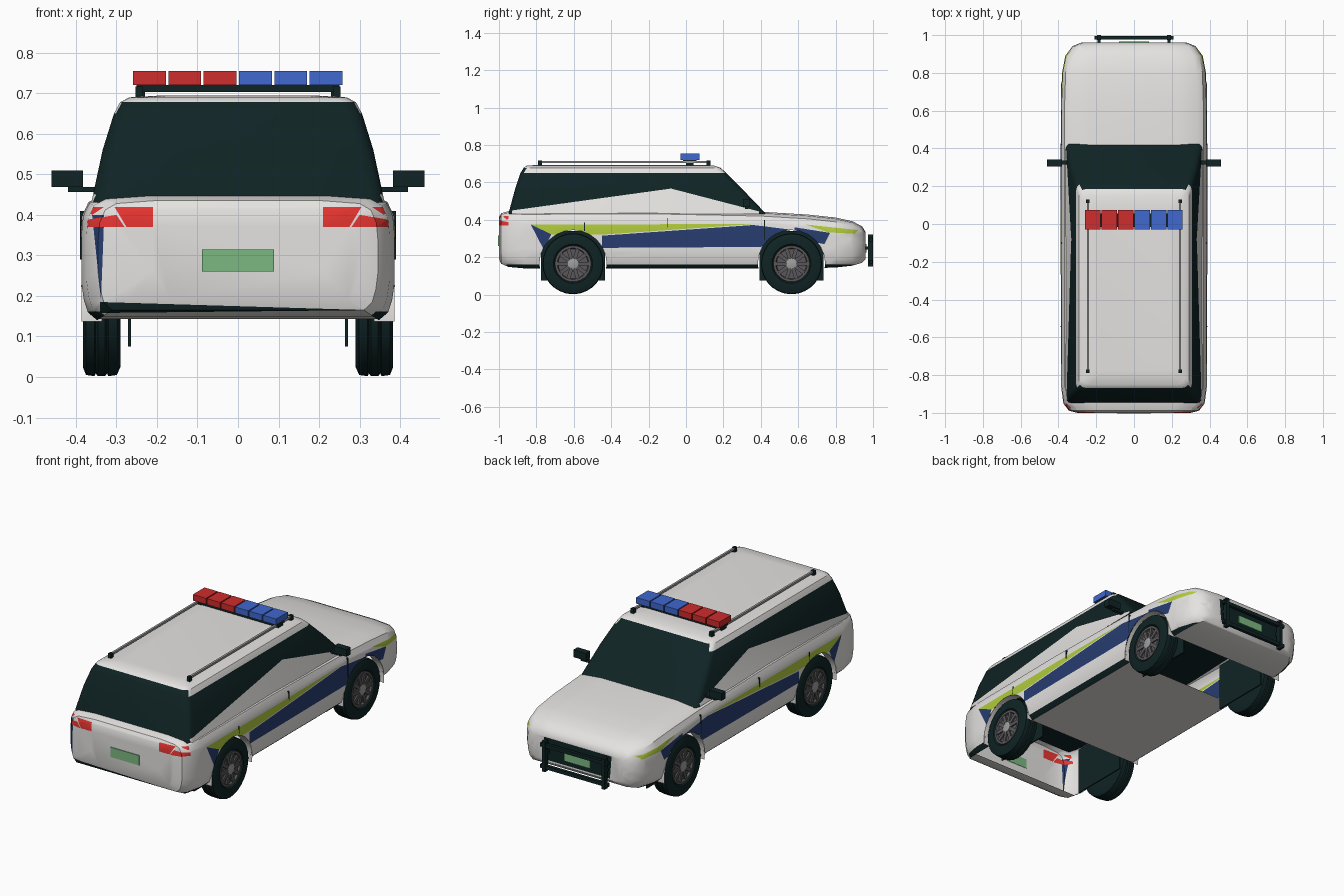
import bpy, bmesh, math
from mathutils import Vector

cube = bpy.data.objects.get("Cube")
if cube:
    bpy.data.objects.remove(cube)

COLOURS = {
    "white paint": (.78, .77, .75), "dark trim": (.005, .017, .018),
    "blue stripe": (.02, .047, .16), "lime stripe": (.44, .60, .045),
    "lamp red": (.78, .035, .03), "beacon red": (.62, .026, .026),
    "beacon blue": (.05, .14, .62), "plate green": (.2, .48, .22),
    "wheel grey": (.10, .095, .10), "rail grey": (.35, .35, .35)}
MATS = {}
for name, rgb in COLOURS.items():
    m = bpy.data.materials.new(name)
    m.use_nodes = True
    m.diffuse_color = (*rgb, 1)
    m.node_tree.nodes["Principled BSDF"].inputs["Base Color"].default_value = (*rgb, 1)
    MATS[name] = m


def finish(name, bm, mats, smooth=None):
    bmesh.ops.recalc_face_normals(bm, faces=bm.faces)
    me = bpy.data.meshes.new(name)
    bm.to_mesh(me)
    bm.free()
    ob = bpy.data.objects.new(name, me)
    bpy.context.collection.objects.link(ob)
    for m in mats:
        me.materials.append(MATS[m])
    if smooth:
        bpy.ops.object.select_all(action='DESELECT')
        ob.select_set(True)
        bpy.context.view_layer.objects.active = ob
        bpy.ops.object.shade_smooth_by_angle(angle=math.radians(smooth))
    return ob


def box(name, lo, hi, mat):
    bm = bmesh.new()
    bmesh.ops.create_cube(bm, size=1)
    for v in bm.verts:
        v.co = [a + (b - a) * (c + .5) for a, b, c in zip(lo, hi, v.co)]
    return finish(name, bm, [mat])


def loft(rings, cyclic=False):
    bm = bmesh.new()
    rows = [[bm.verts.new(p) for p in r] for r in rings]
    n = len(rows[0])
    for a, b in zip(rows, rows[1:] + rows[:1] if cyclic else rows[1:]):
        for i in range(n):
            bm.faces.new((a[i], a[(i + 1) % n], b[(i + 1) % n], b[i]))
    if not cyclic:
        bm.faces.new(rows[0])
        bm.faces.new(rows[-1])
    bmesh.ops.recalc_face_normals(bm, faces=bm.faces)
    return bm


def lathe(name, profile, centre, mat, side=1, segs=28):
    """Turn (x, radius) points about the x axis."""
    cx, cy, cz = centre
    rings = []
    for x, r in profile:
        angles = [2 * math.pi * i / segs for i in range(segs)]
        rings.append([(side * (cx + x), cy + r * math.cos(t), cz + r * math.sin(t)) for t in angles])
    return finish(name, loft(rings), [mat], 35)


def cut_region(bm, poly, axes, test):
    """Cut a convex outline into the faces passing the test; return the faces inside it."""
    i, j = axes
    lo = [min(p[k] for p in poly) for k in (0, 1)]
    hi = [max(p[k] for p in poly) for k in (0, 1)]

    def near(f):
        return test(f) and all(
            min(v.co[a] for v in f.verts) < hi[k] and max(v.co[a] for v in f.verts) > lo[k]
            for k, a in enumerate(axes))
    mid = [sum(p[k] for p in poly) / len(poly) for k in (0, 1)]
    planes = []
    for a, b in zip(poly, poly[1:] + poly[:1]):
        co, no = Vector(), Vector()
        co[i], co[j] = a
        no[i], no[j] = b[1] - a[1], a[0] - b[0]
        no.normalize()
        if no[i] * (mid[0] - a[0]) + no[j] * (mid[1] - a[1]) > 0:
            no.negate()
        planes.append((co, no))
        faces = [f for f in bm.faces if near(f)]
        geom = set(faces)
        for f in faces:
            geom.update(f.edges, f.verts)
        bmesh.ops.bisect_plane(bm, geom=list(geom), plane_co=co, plane_no=no, dist=1e-5)
    bm.normal_update()
    return [f for f in bm.faces if test(f) and
            all((f.calc_center_median() - co).dot(no) < 1e-5 for co, no in planes)]


def paint(bm, poly, axes, test, index):
    for f in cut_region(bm, poly, axes, test):
        f.material_index = index


YZ, XZ, XY = (1, 2), (0, 2), (0, 1)
AXLES = {"rear": -.604, "front": .564}
HUB_Z = .165


def side(f):
    return abs(f.normal.x) > .3 and abs(f.calc_center_median().x) > .2


def tail(f):
    return f.normal.y < -.15 and f.calc_center_median().y < -.84


def nose(f):
    return f.normal.y > .3 and f.calc_center_median().y > .84


# Lower body: sections lofted along the length
def section(y, w, zb, zt):
    half = [(.6 * w, zt + .005), (.87 * w, zt - .002), (.95 * w, zt - .018), (.99 * w, zt - .05),
            (w, zt - .09), (w, zb + .09), (.985 * w, zb + .05), (.96 * w, zb + .02), (.9 * w, zb)]
    return [(x, y, z) for x, z in half] + [(-x, y, z) for x, z in reversed(half)]


body = loft([section(*s) for s in [
    (-1, .30, .19, .41), (-.988, .345, .165, .43), (-.95, .374, .148, .441), (-.86, .386, .14, .447),
    (-.2, .388, .14, .45), (.4, .388, .14, .438), (.65, .386, .14, .423), (.8, .381, .145, .407),
    (.89, .364, .155, .387), (.942, .325, .17, .36), (.96, .28, .19, .33)]])

# Painted bands, lamps and trim
for poly, index in [
        ([(-.83, .375), (.36, .377), (-.43, .322), (-.79, .322)], 3),
        ([(-.45, .315), (.36, .372), (.62, .34), (.4, .255), (-.45, .25)], 2),
        ([(-.83, .375), (-.72, .322), (-.76, .24)], 2),
        ([(.58, .36), (.77, .33), (.74, .27), (.58, .3)], 2),
        ([(.64, .375), (.92, .345), (.9, .325), (.76, .333)], 3),
        ([(-.96, .1), (.93, .1), (.93, .162), (-.96, .162)], 1)]:
    paint(body, poly, YZ, side, index)
paint(body, [(-.36, .4), (-.33, .4), (-.338, .19)], XZ, tail, 2)
paint(body, [(-.34, .185), (.32, .165), (-.34, .158)], XZ, tail, 1)
for s in (-1, 1):
    for poly in ([(.305, .42), (.21, .42), (.21, .37), (.275, .37)],
                 [(.3, .4), (.39, .385), (.39, .37), (.28, .37)],
                 [(.33, .42), (.385, .42), (.36, .4)]):
        paint(body, [(s * x, z) for x, z in poly], XZ, tail, 4)
paint(body, [(-.2, .2), (.2, .2), (.21, .325), (-.21, .325)], XZ, nose, 1)

# Wheel openings and open wheel bays
for y in AXLES.values():
    ring = [(y + .18 * math.cos(t * math.pi / 12), HUB_Z + .18 * math.sin(t * math.pi / 12)) for t in range(24)]
    hole = cut_region(body, ring, YZ, lambda f: abs(f.calc_center_median().x) > .3 and f.normal.z > -.9)
    bmesh.ops.delete(body, geom=hole, context='FACES')
for y0, y1 in ((-.9, -.43), (.39, .74)):
    bay = cut_region(body, [(-.36, y0), (.36, y0), (.36, y1), (-.36, y1)], XY, lambda f: f.normal.z < -.8)
    bmesh.ops.delete(body, geom=bay, context='FACES')
finish("body", body, ["white paint", "dark trim", "blue stripe", "lime stripe", "lamp red"], 35)


# Cabin: rounded rectangles lofted upward
def cabin_ring(z, w, y0, y1, r=.035):
    pts = []
    for k, (x, y) in enumerate([(w - r, y1 - r), (r - w, y1 - r), (r - w, y0 + r), (w - r, y0 + r)]):
        for t in range(4):
            a = math.pi / 2 * (k + t / 3)
            pts.append((x + r * math.cos(a), y + r * math.sin(a), z))
    return pts


cabin = loft([cabin_ring(*r) for r in [
    (.43, .362, -.95, .43), (.56, .334, -.915, .305), (.65, .306, -.885, .215),
    (.678, .291, -.868, .185), (.69, .268, -.85, .15), (.694, .2, -.78, .08)]])
for f in cabin.faces:
    z = f.calc_center_median().z
    f.material_index = int(z < .65 or (z < .682 and abs(f.normal.y) > .5))
paint(cabin, [(-.93, .43), (-.93, .45), (-.08, .567), (.39, .445), (.39, .43)], YZ,
      lambda f: abs(f.normal.x) > .6, 0)
finish("cabin", cabin, ["white paint", "dark trim"], 30)

# Wheels, arch linings and inner wheel plates
for end, y in AXLES.items():
    for s, hand in ((1, "left"), (-1, "right")):
        tag = f"{end}_{hand}"
        c = (.337, y, HUB_Z)
        lathe("tyre_" + tag, [(-.045, .1), (-.047, .14), (-.038, .16), (-.017, .163), (-.014, .156), (-.009, .163),
                              (.009, .163), (.014, .156), (.017, .163), (.038, .16), (.046, .14),
                              (.046, .105), (.03, .092)], c, "dark trim", s)
        lathe("rim_" + tag, [(.02, .1), (.043, .096), (.043, .084), (.032, .08)], c, "wheel grey", s)
        lathe("hub_" + tag, [(.02, .03), (.043, .028), (.046, .015)], c, "rail grey", s, 16)
        bm = bmesh.new()
        for k in range(10):
            a = math.tau * k / 10
            made = bmesh.ops.create_cube(bm, size=1)["verts"]
            for v in made:
                u, w = v.co.y * .065 + .053, v.co.z * .02
                v.co = (s * (.374 + v.co.x * .008), y + u * math.cos(a) - w * math.sin(a),
                        HUB_Z + u * math.sin(a) + w * math.cos(a))
        finish("spokes_" + tag, bm, ["wheel grey"])
        bm = bmesh.new()
        arc = [math.pi * (t / 16 * 1.1 - .05) for t in range(17)]
        rows = [[bm.verts.new((s * x, y + .18 * math.cos(t), HUB_Z + .18 * math.sin(t))) for t in arc]
                for x in (.335, .386)]
        for k in range(16):
            bm.faces.new((rows[0][k], rows[0][k + 1], rows[1][k + 1], rows[1][k]))
        finish("arch_lining_" + tag, bm, ["white paint"], 35)
        xs = sorted((s * .264, s * .271))
        box("wheel_plate_" + tag, (xs[0], y - .17, .075), (xs[1], y + .17, .34), "dark trim")

# Mirrors, roof rails and door seams
for s, hand in ((1, "left"), (-1, "right")):
    def pair(name, x0, x1, ys, zs, mat):
        x0, x1 = sorted((s * x0, s * x1))
        box(f"{name}_{hand}", (x0, ys[0], zs[0]), (x1, ys[1], zs[1]), mat)
    pair("mirror_arm", .34, .42, (.315, .335), (.457, .469), "dark trim")
    pair("mirror_housing", .382, .46, (.305, .342), (.469, .51), "dark trim")
    pair("roof_rail", .238, .25, (-.78, .125), (.704, .715), "rail grey")
    for y, end in ((-.78, "rear"), (.12, "front")):
        pair("rail_foot_" + end, .235, .253, (y - .01, y + .01), (.685, .717), "dark trim")
    pair("rear_seam", .38, .3885, (-.545, -.541), (.34, .385), "dark trim")
    pair("middle_seam", .38, .3895, (-.102, -.098), (.36, .41), "dark trim")
    pair("front_seam", .38, .3895, (.418, .422), (.29, .4), "dark trim")
    pair("light_bar_foot", .23, .25, (0, .04), (.68, .705), "dark trim")

# Roof light bar
box("light_bar_base", (-.25, -.015, .703), (.25, .055, .721), "dark trim")
for k in range(6):
    x = -.259 + k * .0872
    box(f"beacon_{k + 1}", (x, -.03, .721), (x + .081, .073, .755), "beacon red" if k < 3 else "beacon blue")

# Number plates and push bar
box("rear_plate", (-.089, -1.004, .26), (.089, -.998, .315), "plate green")
box("front_plate", (-.08, .958, .225), (.08, .966, .27), "plate green")
for z in (.175, .295):
    box("push_bar_rail", (-.21, .978, z - .01), (.21, .996, z + .01), "dark trim")
for x in (-.185, .185):
    box("push_bar_post", (x - .01, .974, .15), (x + .01, 1, .322), "dark trim")
    box("push_bar_bracket", (x - .008, .93, .24), (x + .008, .98, .258), "dark trim")
